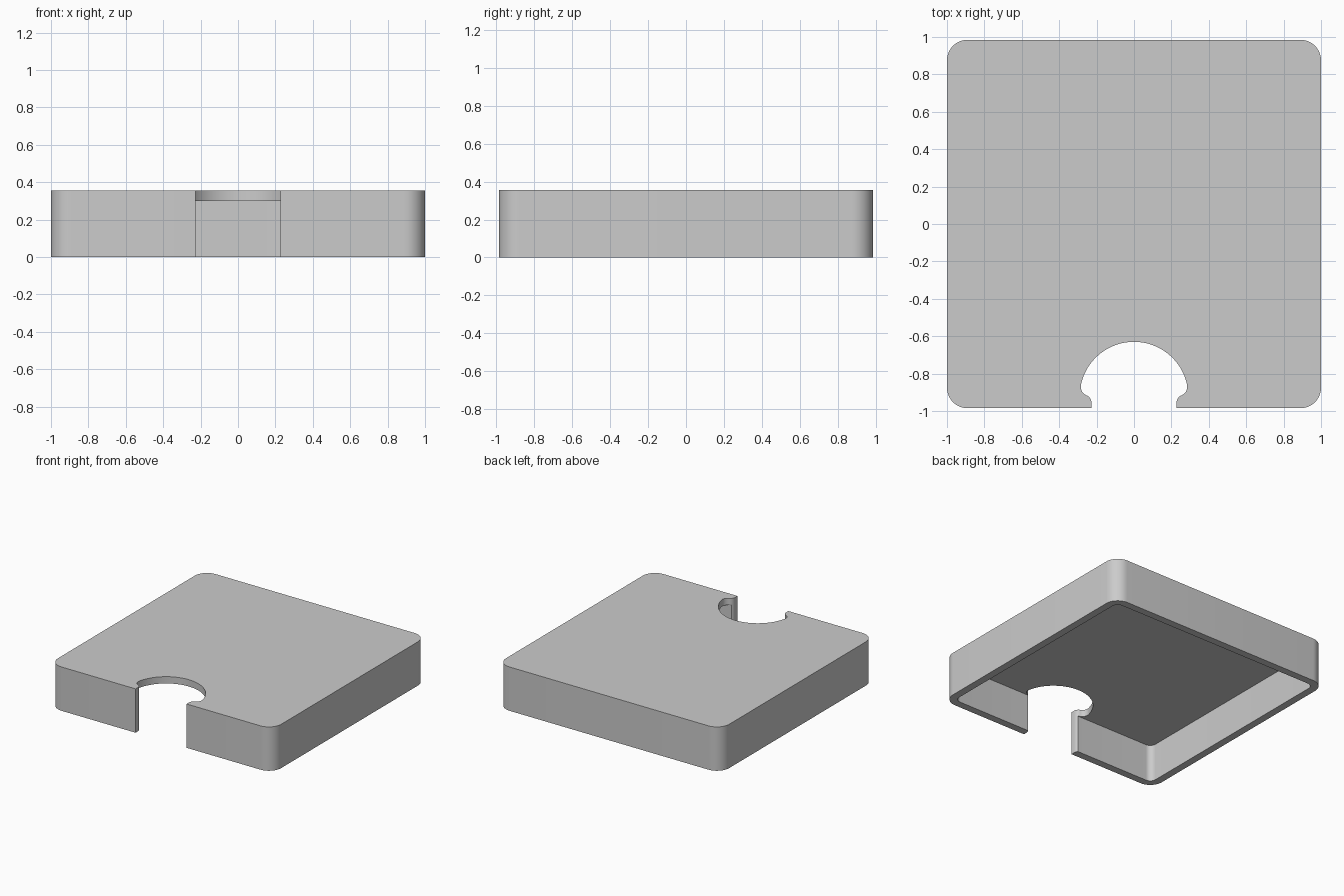
import bpy
import bmesh
from math import cos, sin, pi, radians, sqrt, atan2

if "Cube" in bpy.data.objects:
    bpy.data.objects.remove(bpy.data.objects["Cube"])

HALF_X, HALF_Y, HEIGHT = 1.0, 0.985, 0.355
WALL, CEILING = 0.06, 0.30
FRONT = -HALF_Y


def arc(cx, cy, r, start, end, steps):
    """Points along an arc, angles in radians."""
    return [(cx + r * cos(start + (end - start) * i / steps),
             cy + r * sin(start + (end - start) * i / steps))
            for i in range(steps + 1)]


def rounded_rectangle(hx, hy, r):
    corners = [(1, 1), (-1, 1), (-1, -1), (1, -1)]
    pts = []
    for i, (sx, sy) in enumerate(corners):
        pts += arc(sx * (hx - r), sy * (hy - r), r, i * pi / 2, (i + 1) * pi / 2, 12)
    return pts


def prism(name, outline, z0, z1):
    """Extrude a closed outline from z0 to z1."""
    bm = bmesh.new()
    face = bm.faces.new([bm.verts.new((x, y, z0)) for x, y in outline])
    top = bmesh.ops.extrude_face_region(bm, geom=[face])["geom"]
    bmesh.ops.translate(bm, vec=(0, 0, z1 - z0),
                        verts=[v for v in top if isinstance(v, bmesh.types.BMVert)])
    bmesh.ops.recalc_face_normals(bm, faces=bm.faces)
    mesh = bpy.data.meshes.new(name)
    bm.to_mesh(mesh)
    bm.free()
    obj = bpy.data.objects.new(name, mesh)
    bpy.context.collection.objects.link(obj)
    return obj


def notch_outline():
    """Round notch whose sides curl into the rounded ends of the front wall."""
    cy, radius, join = -0.92, 0.29, radians(12)
    hollow, lip, gap = 0.05, 0.04, 0.228
    hx = (radius - hollow) * cos(join)
    hy = cy + (radius - hollow) * sin(join)
    lx = gap + lip
    ly = hy - sqrt((hollow + lip) ** 2 - (lx - hx) ** 2)
    turn = atan2(ly - hy, lx - hx)
    side = arc(0, cy, radius, pi / 2, join, 32)
    side += arc(hx, hy, hollow, join, turn, 12)[1:]
    side += arc(lx, ly, lip, turn + pi, pi, 10)[1:]
    side.append((gap, FRONT - 0.1))
    return side + [(-x, y) for x, y in reversed(side[1:])]


# Solid cover, hollowed from below and notched at the front
cover = prism("cover", rounded_rectangle(HALF_X, HALF_Y, 0.11), 0, HEIGHT)
cutters = [
    prism("cavity_cutter", rounded_rectangle(HALF_X - WALL, HALF_Y - WALL, 0.05), -0.1, CEILING),
    prism("notch_cutter", notch_outline(), -0.2, HEIGHT + 0.1),
]
bpy.ops.object.select_all(action="DESELECT")
bpy.context.view_layer.objects.active = cover
cover.select_set(True)
for cutter in cutters:
    cutter.hide_render = True
    cut = cover.modifiers.new(cutter.name, "BOOLEAN")
    cut.operation, cut.solver, cut.object = "DIFFERENCE", "EXACT", cutter
    bpy.ops.object.modifier_apply(modifier=cut.name)
    bpy.data.objects.remove(cutter)

# Plain grey finish
grey = bpy.data.materials.new("light_grey")
grey.use_nodes = True
colour = (0.6, 0.6, 0.6, 1)
grey.diffuse_color = colour
grey.node_tree.nodes["Principled BSDF"].inputs["Base Color"].default_value = colour
cover.data.materials.clear()
cover.data.materials.append(grey)
bpy.ops.object.shade_smooth_by_angle(angle=radians(30))
